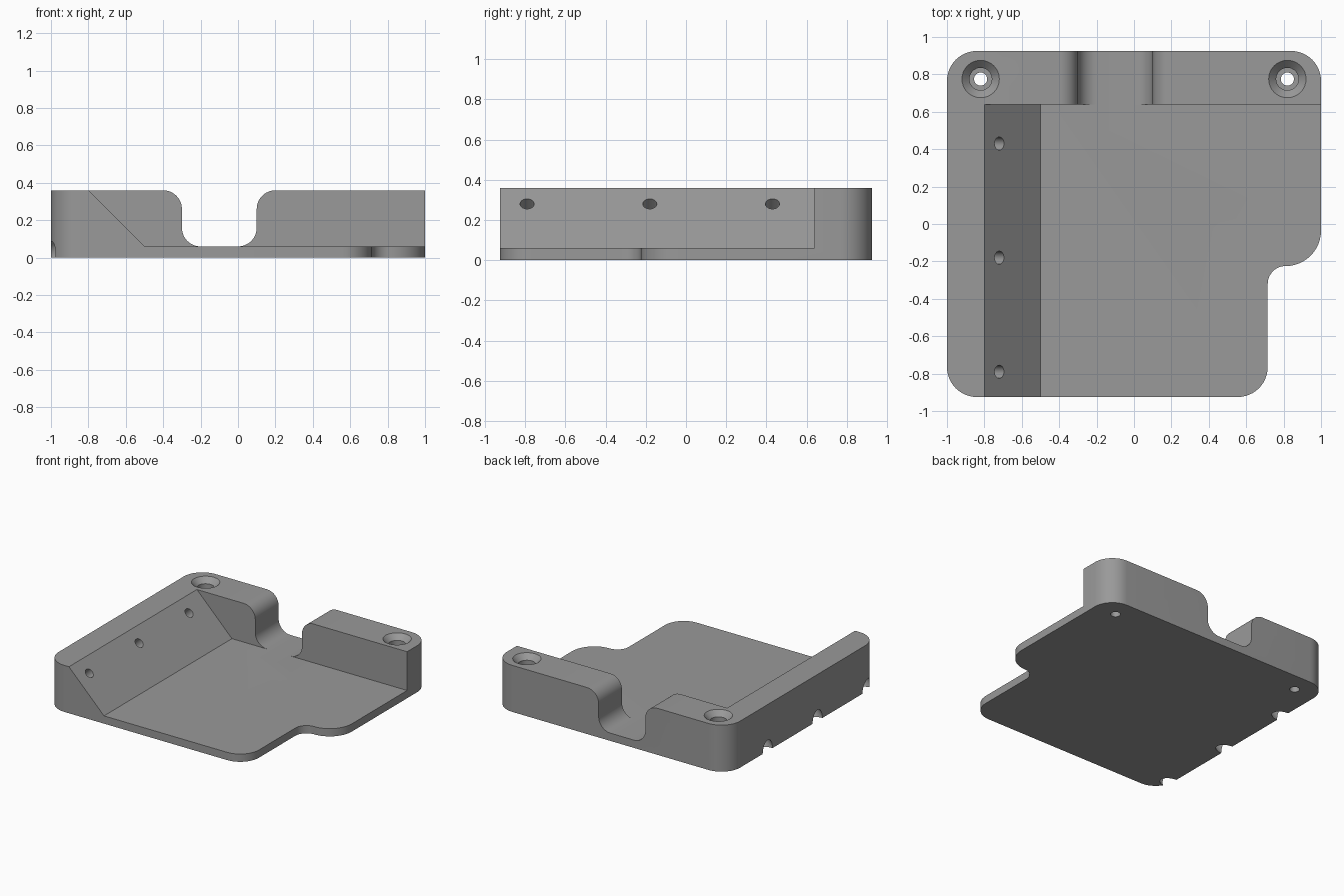
import bpy, bmesh, math
from mathutils import Vector, Matrix

if "Cube" in bpy.data.objects:
    bpy.data.objects.remove(bpy.data.objects["Cube"])

grey = bpy.data.materials.new("mid grey")
grey.diffuse_color = (0.32, 0.32, 0.32, 1)
grey.use_nodes = True
grey.node_tree.nodes["Principled BSDF"].inputs["Base Color"].default_value = grey.diffuse_color


def rounded(points, steps=12):
    """Turn (u, v, radius) corners into a filleted polygon."""
    out = []
    n = len(points)
    for i, (u, v, r) in enumerate(points):
        p = Vector((u, v))
        if r == 0:
            out.append(p)
            continue
        a = (Vector(points[i - 1][:2]) - p).normalized()
        b = (Vector(points[(i + 1) % n][:2]) - p).normalized()
        # all filleted corners are right angles
        c = p + (a + b) * r
        for k in range(steps + 1):
            t = k / steps * math.pi / 2
            out.append(c - b * r * math.cos(t) - a * r * math.sin(t))
    return out


def make_object(name, bm):
    bmesh.ops.remove_doubles(bm, verts=bm.verts, dist=1e-5)
    bmesh.ops.recalc_face_normals(bm, faces=bm.faces)
    mesh = bpy.data.meshes.new(name)
    bm.to_mesh(mesh)
    bm.free()
    mesh.materials.append(grey)
    ob = bpy.data.objects.new(name, mesh)
    bpy.context.collection.objects.link(ob)
    return ob


def prism(name, points, place, offset):
    """Extrude a polygon; place maps (u, v) to a 3D point."""
    bm = bmesh.new()
    face = bm.faces.new([bm.verts.new(place(*p)) for p in points])
    ext = bmesh.ops.extrude_face_region(bm, geom=[face])["geom"]
    moved = [g for g in ext if isinstance(g, bmesh.types.BMVert)]
    bmesh.ops.translate(bm, verts=moved, vec=offset)
    return make_object(name, bm)


def lathe(name, profile, matrix, sides=32):
    """Closed turned solid from (radius, height) rings."""
    bm = bmesh.new()
    rings = [[bm.verts.new(matrix @ Vector((r * math.cos(k * math.tau / sides),
                                            r * math.sin(k * math.tau / sides), z)))
              for k in range(sides)] for r, z in profile]
    for lo, hi in zip(rings, rings[1:]):
        for k in range(sides):
            j = (k + 1) % sides
            bm.faces.new((lo[k], lo[j], hi[j], hi[k]))
    bm.faces.new(rings[0][::-1])
    bm.faces.new(rings[-1])
    return make_object(name, bm)


# Bracket body: rounded plan outline with the stepped right edge
outline = rounded([(-1, -0.925, 0.16), (0.715, -0.925, 0.16), (0.715, -0.225, 0.095),
                   (1, -0.225, 0.19), (1, 0.925, 0.16), (-1, 0.925, 0.16)])
body = prism("bracket_body", outline, lambda u, v: (u, v, 0), (0, 0, 0.36))

cutters = []

# Main pocket with the sloped left side
pocket = [(-0.94, 0.5), (-0.5, 0.06), (1.5, 0.06), (1.5, 0.5)]
cutters.append(prism("pocket_cutter", pocket, lambda u, v: (u, -1.5, v), (0, 2.14, 0)))

# Filleted cable notch through the back wall
notch = rounded([(-0.4, 0.5, 0), (-0.4, 0.36, 0), (-0.3, 0.36, 0.1), (-0.3, 0.06, 0.1),
                 (0.1, 0.06, 0.1), (0.1, 0.36, 0.1), (0.2, 0.36, 0), (0.2, 0.5, 0)])
cutters.append(prism("notch_cutter", notch, lambda u, v: (u, 0.5, v), (0, 1, 0)))

# Vertical countersunk screw holes in the back corners
for x in (-0.82, 0.82):
    cutters.append(lathe("corner_screw_cutter",
                         [(0.035, -0.1), (0.035, 0.16), (0.06, 0.16), (0.06, 0.32), (0.1, 0.36), (0.1, 0.5)],
                         Matrix.Translation((x, 0.775, 0))))

# Slanted screw holes square to the slope, with wide heads at the lower left edge
for y in (0.43, -0.18, -0.79):
    m = Matrix.Translation((-1, y, 0)) @ Matrix.Rotation(math.pi / 4, 4, 'Y')
    cutters.append(lathe("slope_screw_cutter",
                         [(0.06, -0.3), (0.06, 0.1), (0.035, 0.1), (0.035, 0.6)], m))

for cutter in cutters:
    mod = body.modifiers.new(cutter.name, 'BOOLEAN')
    mod.operation = 'DIFFERENCE'
    mod.solver = 'EXACT'
    mod.object = cutter

# Bake the cuts and remove the helpers
graph = bpy.context.evaluated_depsgraph_get()
cut_mesh = bpy.data.meshes.new_from_object(body.evaluated_get(graph))
body.modifiers.clear()
body.data = cut_mesh
for cutter in cutters:
    bpy.data.objects.remove(cutter)

bpy.context.view_layer.objects.active = body
body.select_set(True)
bpy.ops.object.shade_smooth_by_angle(angle=math.radians(30))
